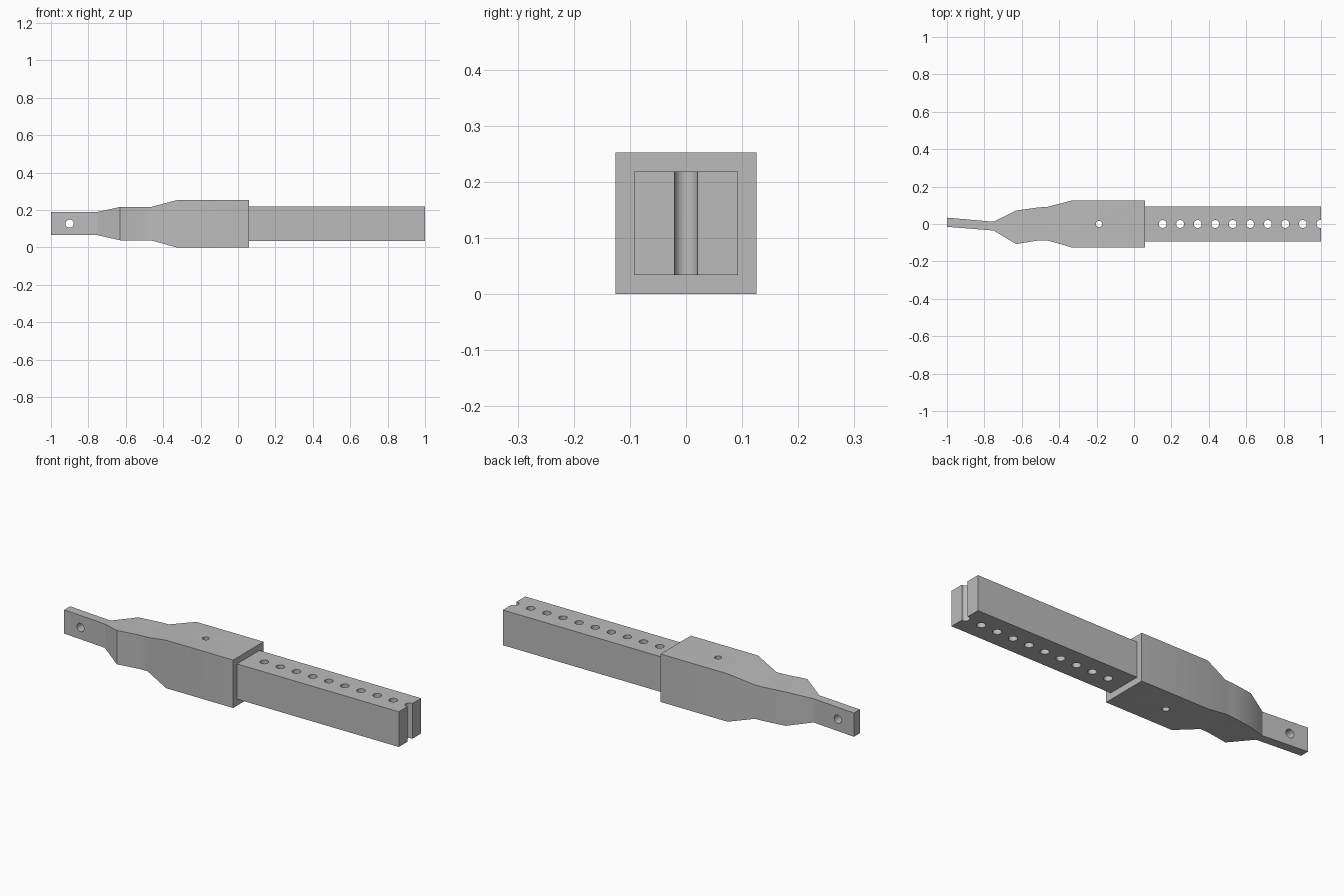
import bpy
import bmesh
import math
from mathutils import Matrix

cube = bpy.data.objects.get("Cube")
if cube:
    bpy.data.objects.remove(cube, do_unlink=True)

# Single plain grey
grey = bpy.data.materials.new("plain grey")
colour = (0.5, 0.5, 0.5, 1)
grey.diffuse_color = colour
grey.use_nodes = True
grey.node_tree.nodes["Principled BSDF"].inputs["Base Color"].default_value = colour


def make_object(name, bm):
    bmesh.ops.recalc_face_normals(bm, faces=bm.faces)
    mesh = bpy.data.meshes.new(name)
    bm.to_mesh(mesh)
    bm.free()
    mesh.materials.append(grey)
    obj = bpy.data.objects.new(name, mesh)
    bpy.context.collection.objects.link(obj)
    return obj


def loft(name, sections):
    """Skin rectangular sections given as (x, y_low, y_high, z_low, z_high)."""
    bm = bmesh.new()
    rings = [[bm.verts.new((x, y, z)) for y, z in
              ((y0, z0), (y1, z0), (y1, z1), (y0, z1))]
             for x, y0, y1, z0, z1 in sections]
    for a, b in zip(rings, rings[1:]):
        for i in range(4):
            j = (i + 1) % 4
            bm.faces.new((a[i], a[j], b[j], b[i]))
    bm.faces.new(rings[0])
    bm.faces.new(rings[-1])
    return make_object(name, bm)


def drill(part, holes):
    """Cut round holes given as (x, radius, axis)."""
    bm = bmesh.new()
    for x, radius, axis in holes:
        turn = Matrix.Rotation(math.pi / 2, 4, "X") if axis == "Y" else Matrix()
        bmesh.ops.create_cone(bm, cap_ends=True, segments=32, radius1=radius,
                              radius2=radius, depth=0.6,
                              matrix=Matrix.Translation((x, 0, 0.127)) @ turn)
    cutter = make_object("hole_cutter", bm)
    cutter.hide_render = True
    mod = part.modifiers.new("holes", "BOOLEAN")
    mod.operation = "DIFFERENCE"
    mod.solver = "EXACT"
    mod.object = cutter
    bpy.ops.object.select_all(action="DESELECT")
    part.select_set(True)
    bpy.context.view_layer.objects.active = part
    bpy.ops.object.modifier_apply(modifier=mod.name)
    bpy.data.objects.remove(cutter, do_unlink=True)
    bpy.ops.object.shade_smooth_by_angle(angle=math.radians(20))


# Square socket tapering through an offset neck into a thin lug
socket = loft("socket_and_lug", [
    (-1.0, -0.015, 0.034, 0.065, 0.19),
    (-0.75, -0.035, 0.012, 0.065, 0.19),
    (-0.63, -0.107, 0.072, 0.038, 0.216),
    (-0.51, -0.088, 0.089, 0.038, 0.216),
    (-0.465, -0.087, 0.091, 0.038, 0.216),
    (-0.33, -0.126, 0.126, 0, 0.252),
    (0.06, -0.126, 0.126, 0, 0.252)])
drill(socket, [(-0.9, 0.022, "Y"), (-0.187, 0.017, "Z")])

# Square bar with a row of adjustment holes, the last one cut open by the end
bar = loft("drilled_bar", [
    (0.06, -0.093, 0.093, 0.034, 0.219),
    (1.0, -0.093, 0.093, 0.034, 0.219)])
drill(bar, [(0.153 + 0.0937 * i, 0.021, "Z") for i in range(10)])
